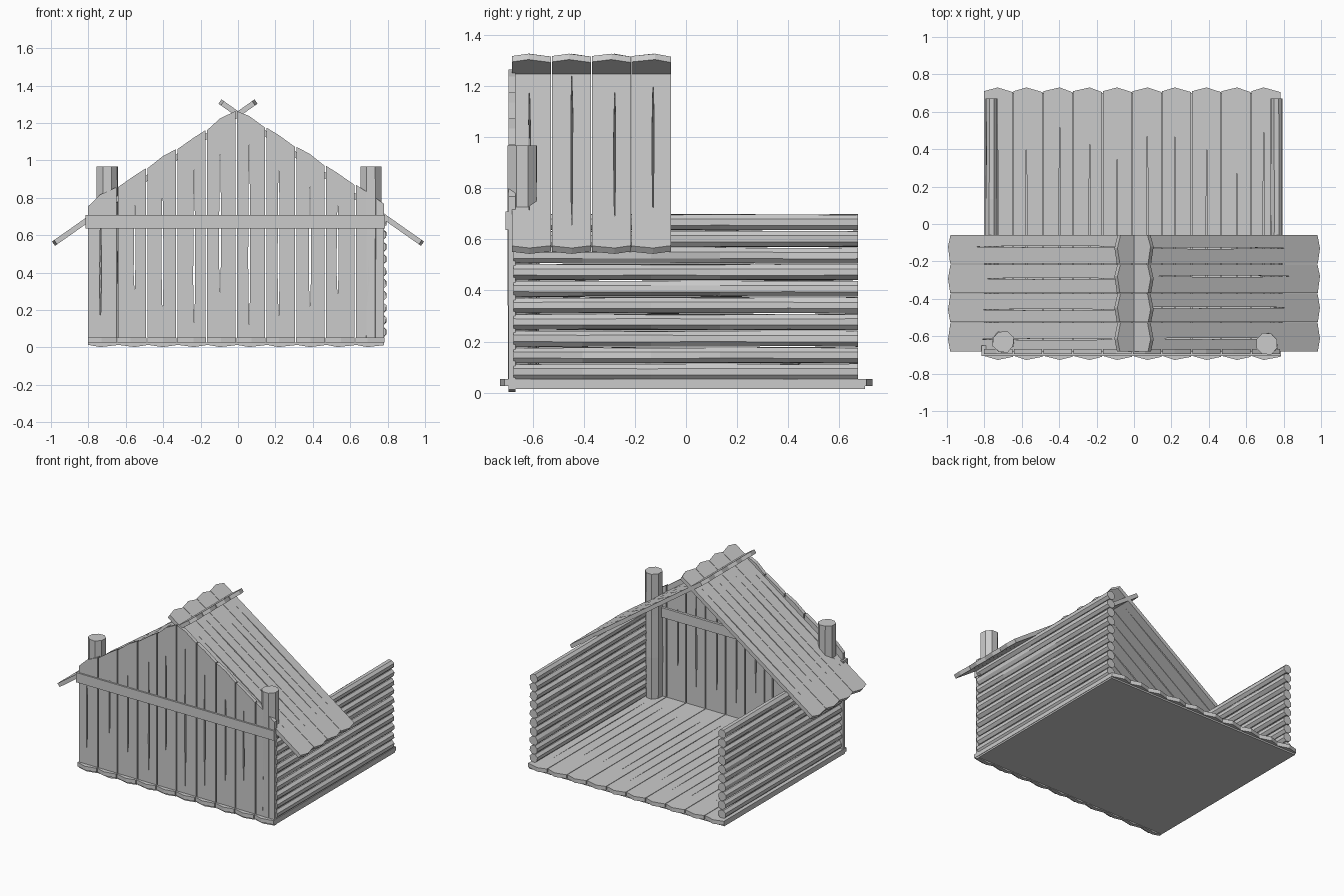
import bpy, bmesh, math, random
from mathutils import Vector

if "Cube" in bpy.data.objects:
    bpy.data.objects.remove(bpy.data.objects["Cube"])

random.seed(4)
R = random.uniform


def finish(name, bm):
    bmesh.ops.recalc_face_normals(bm, faces=bm.faces)
    me = bpy.data.meshes.new(name)
    bm.to_mesh(me)
    bm.free()
    ob = bpy.data.objects.new(name, me)
    bpy.context.collection.objects.link(ob)
    return ob


def plank(name, origin, u, v, n, w, thick, lo, hi, slit, sw=0.004):
    """Split board: lo/hi give the length at left, middle, right of each end;
    slit = start and end of the tapered crack along the middle."""
    o, u, v, n = (Vector(a) for a in (origin, u, v, n))
    bm = bmesh.new()
    h = w / 2
    pt = lambda a, b: bm.verts.new(o + u * a + v * b - n * thick / 2)
    c = R(-0.1, 0.1) * w
    s0, s1 = slit
    low, top, a, b = pt(c, lo[1]), pt(c, hi[1]), pt(c, s0), pt(c, s1)
    for side, e in ((-1, 0), (1, 2)):
        m1 = pt(c + side * sw, s0 + (s1 - s0) * R(0.2, 0.4))
        m2 = pt(c + side * sw * 0.8, s0 + (s1 - s0) * R(0.6, 0.8))
        corner_lo, corner_hi = pt(side * h, lo[e]), pt(side * h, hi[e])
        bm.faces.new((corner_lo, low, a, m1, m2, b, top, corner_hi))
    bmesh.ops.recalc_face_normals(bm, faces=bm.faces)
    ext = bmesh.ops.extrude_face_region(bm, geom=bm.faces[:])
    new = [g for g in ext["geom"] if isinstance(g, bmesh.types.BMVert)]
    bmesh.ops.translate(bm, verts=new, vec=n * thick)
    return finish(name, bm)


def log(name, start, end, r, sides, rings, jit):
    """Rough round timber with uneven rings."""
    p, q = Vector(start), Vector(end)
    rot = (q - p).to_track_quat('Z', 'Y')
    bm = bmesh.new()
    loops = []
    for i in range(rings):
        c = p.lerp(q, i / (rings - 1))
        loops.append([bm.verts.new(c + rot @ Vector((math.cos(t), math.sin(t), 0)) * r * R(1 - jit, 1 + jit))
                      for t in (2 * math.pi * (k + 0.5) / sides for k in range(sides))])
    for l0, l1 in zip(loops, loops[1:]):
        for k in range(sides):
            j = (k + 1) % sides
            bm.faces.new((l0[k], l0[j], l1[j], l1[k]))
    bm.faces.new(loops[0])
    bm.faces.new(loops[-1])
    return finish(name, bm)


def box(name, x0, x1, y0, y1, z0, z1):
    bm = bmesh.new()
    bmesh.ops.create_cube(bm, size=1)
    for vt in bm.verts:
        c = vt.co
        vt.co = (x0 + (c.x + .5) * (x1 - x0), y0 + (c.y + .5) * (y1 - y0), z0 + (c.z + .5) * (z1 - z0))
    return finish(name, bm)


X0, PITCH = -0.805, 0.159

# floor base and floor boards
box("floor_base", -0.8, 0.78, -0.69, 0.70, 0.014, 0.027)
for i in range(10):
    x = X0 + PITCH * (i + 0.5)
    plank(f"floor_board_{i}", (x, 0, 0.04), (1, 0, 0), (0, 1, 0), (0, 0, 1), PITCH - 0.004, 0.029,
          (-0.705, -0.727, -0.71), (0.71, 0.73, 0.705), (R(-0.6, -0.45), R(0.4, 0.58)), 0.003)


# front gable wall of upright boards
def gable(x):
    return min(1.268, 1.27 - 0.64 * abs(x))


for i in range(10):
    x = X0 + PITCH * (i + 0.5)
    h = PITCH / 2
    top = (gable(x - h), gable(x) + 0.012, gable(x + h))
    plank(f"wall_board_{i}", (x, -0.681, 0), (1, 0, 0), (0, 0, 1), (0, 1, 0), PITCH - 0.008, 0.027,
          (0.014, 0.002, 0.012), top, (R(0.08, 0.3), top[1] - R(0.1, 0.16)), 0.005)

# cross beam clasping the gable wall
box("cross_beam", -0.815, 0.785, -0.706, -0.65, 0.637, 0.708)

# corner posts
for side, x, y in (("left", -0.70, -0.63), ("right", 0.71, -0.64)):
    log(f"{side}_post", (x, y, 0.05), (x, y, 0.967), 0.06, 8, 4, 0.05)

# side walls of stacked logs
for side, x in (("left", -0.761), ("right", 0.762)):
    for i in range(10):
        z = 0.082 + 0.065 * i
        log(f"{side}_wall_log_{i}", (x, -0.675, z), (x, 0.672, z), 0.0325, 8, 6, 0.08)

# roof boards, the two slopes crossing at the ridge
for side, s in (("right", 1), ("left", -1)):
    ridge, eave = Vector((-0.09 * s, 0, 1.31)), Vector((0.983 * s, 0, 0.557))
    d = (eave - ridge).normalized()
    n = d.cross(Vector((0, 1, 0)))
    L = (eave - ridge).length
    for i in range(4):
        y = -0.682 + 0.156 * (i + 0.5)
        plank(f"{side}_roof_board_{i}", ridge + Vector((0, y, 0)), (0, 1, 0), d, n, 0.153, 0.028,
              (0.008, -0.008, 0.012), (L - 0.01, L + 0.004, L - 0.012),
              (R(0.13, 0.25), L - R(0.13, 0.2)), 0.004)
